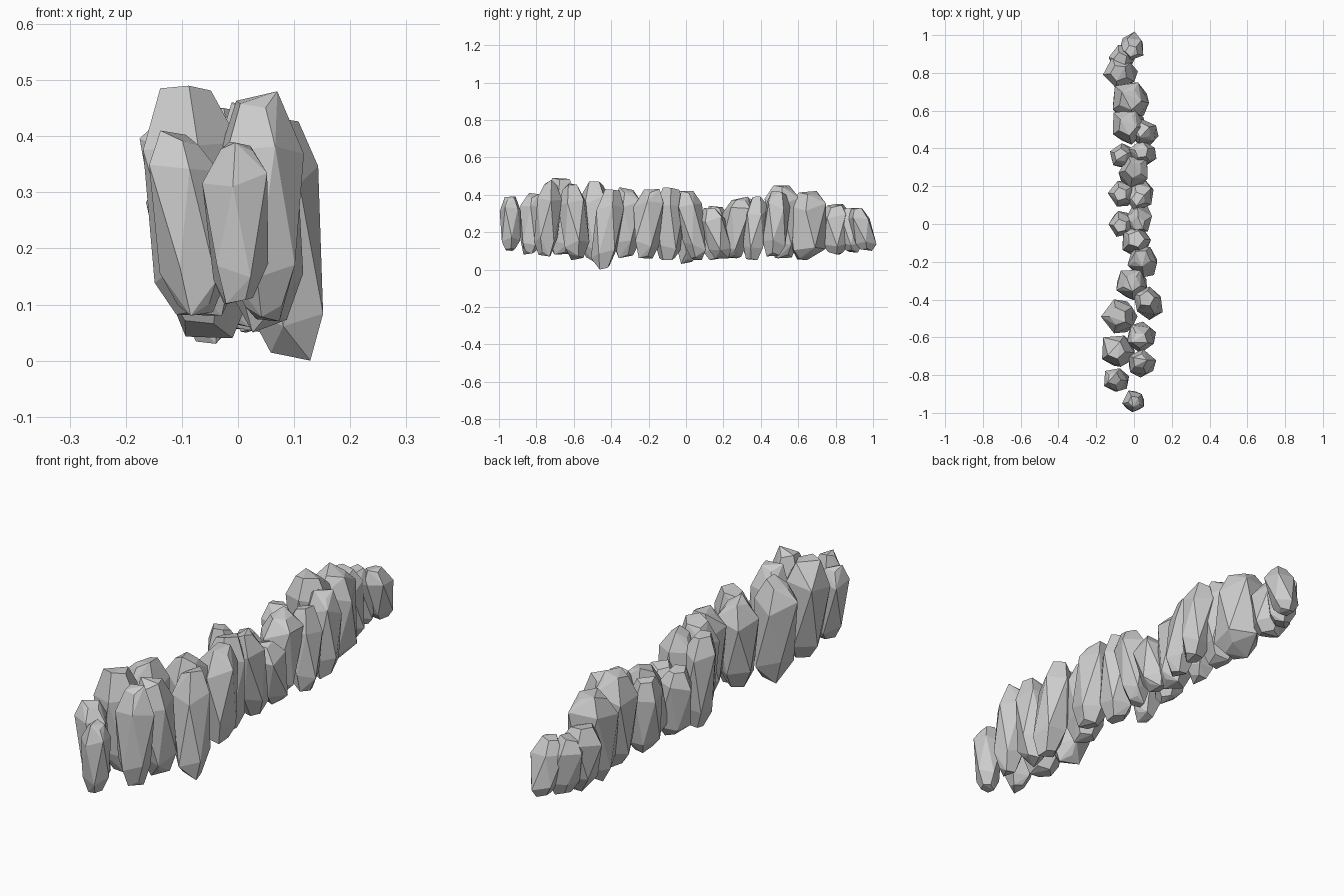
import bpy
import bmesh
import math
import random
from mathutils import Vector

cube = bpy.data.objects.get("Cube")
if cube:
    bpy.data.objects.remove(cube)

random.seed(7)

# Stone grey
stone = bpy.data.materials.new("stone grey")
stone.use_nodes = True
grey = (0.6, 0.6, 0.6, 1)
stone.diffuse_color = grey
stone.node_tree.nodes["Principled BSDF"].inputs["Base Color"].default_value = grey

# Rocks in hundredths: centre x, centre y, radius, bottom, top, lean along y
ROCKS = [
    (0, -94, 6, 10, 39, 0),
    (-9, -83, 6.5, 8, 41, 2),
    (4, -74, 7.5, 7, 48, 3),
    (-8, -67, 9.3, 8, 49, 0),
    (4, -60, 8, 5, 46, -3),
    (-7, -49, 9, 4, 47, 0),
    (8, -42, 8, 0, 43, 5),
    (-1, -32, 8.5, 6, 44, 1),
    (5, -20, 8.5, 6, 43, 4),
    (1, -9, 8.5, 5, 44, 2),
    (-6, 0, 7, 3, 42, -2),
    (3, 3, 7, 5, 42, -6),
    (3, 16, 7.5, 6, 33, -6),
    (-6, 16, 7, 5, 34, 0),
    (0, 27, 8.5, 6, 39, 4),
    (-6, 36, 7, 6, 38, 1),
    (5, 37, 6.8, 5, 39, 3),
    (-3, 52, 9.8, 6, 45, 0),
    (6, 48, 7.5, 7, 42, 3),
    (-2, 65, 11, 5, 42, 2),
    (-7, 80, 8.5, 8, 35, 0),
    (-6, 88, 7, 9, 33, -2),
    (-1, 94, 6.5, 10, 33, -5),
]

# Rings of a tall five-sided stone: height share, radius share, half turn
RINGS = [(0, 0.48, 1), (0.2, 0.88, 1), (0.77, 1, 0), (1, 0.52, 0)]


def add_rock(name, x, y, radius, bottom, top, lean_y):
    """Flat-faced stone hulled around four uneven, leaning rings."""
    bm = bmesh.new()
    spin = random.uniform(0, math.tau)
    # Stones off the centre line tilt towards the right at the top
    lean = Vector((-abs(x) * 0.4, lean_y))
    for share, width, turn in RINGS:
        for i in range(5):
            angle = spin + (i + turn / 2) * math.tau / 5
            reach = radius * width * random.uniform(0.92, 1.1)
            rise = share
            if 0 < share < 1:
                rise += random.uniform(-0.06, 0.06)
            elif i:
                rise += (0.5 - share) * random.uniform(0, 0.16)
            shift = lean * (rise - 0.5)
            bm.verts.new(Vector((x + shift.x + reach * math.cos(angle),
                                 y + shift.y + reach * math.sin(angle),
                                 bottom + (top - bottom) * rise)) / 100)
    bmesh.ops.convex_hull(bm, input=bm.verts[:])
    bmesh.ops.dissolve_limit(bm, angle_limit=math.radians(9),
                             verts=bm.verts[:], edges=bm.edges[:])
    bmesh.ops.recalc_face_normals(bm, faces=bm.faces[:])
    mesh = bpy.data.meshes.new(name)
    bm.to_mesh(mesh)
    bm.free()
    mesh.materials.append(stone)
    bpy.context.collection.objects.link(bpy.data.objects.new(name, mesh))


# Row of stones from front to back
for number, row in enumerate(ROCKS, 1):
    add_rock(f"rock_{number}", *row)
